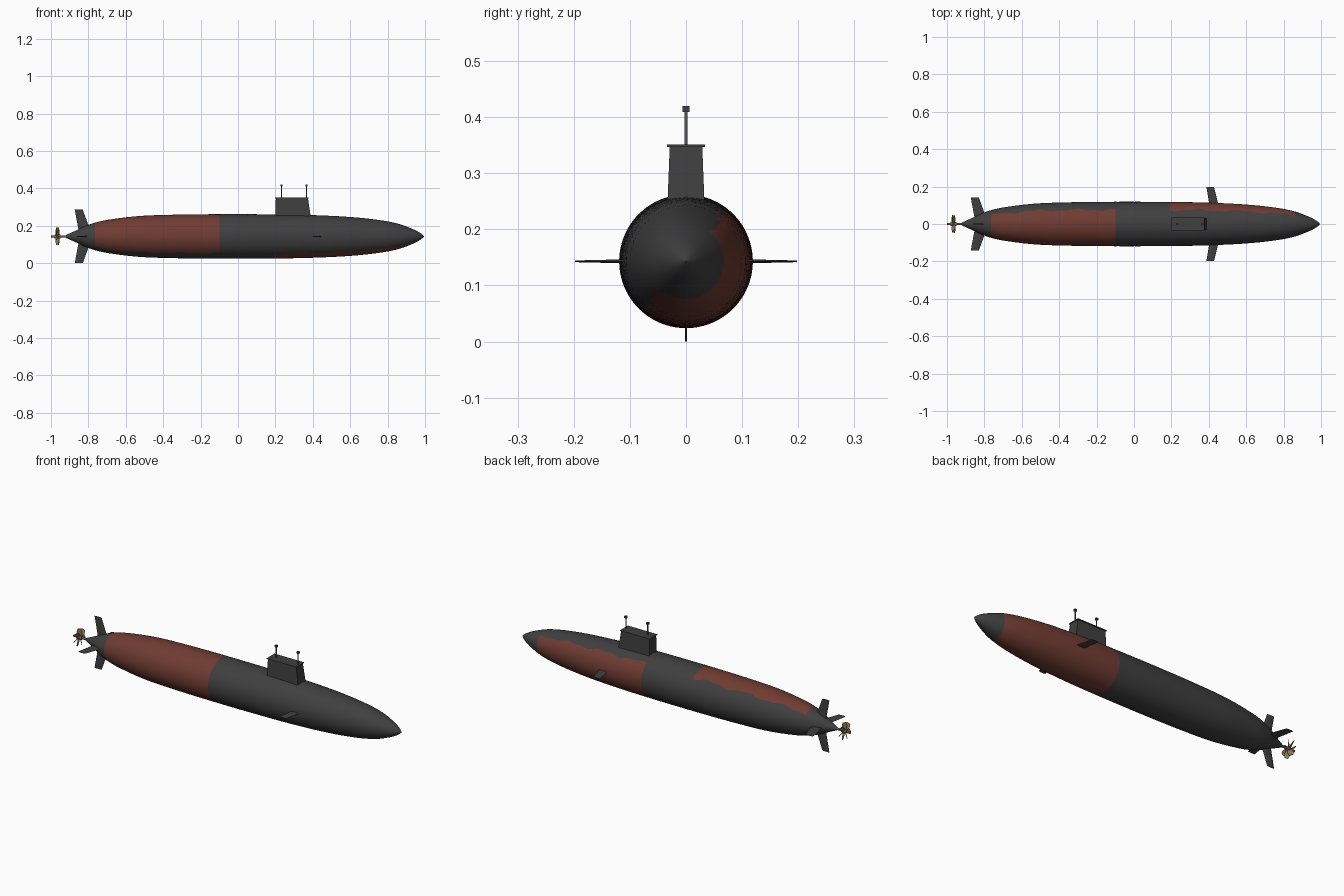
import bpy, bmesh, math
from mathutils import Vector, Matrix

if "Cube" in bpy.data.objects:
    bpy.data.objects.remove(bpy.data.objects["Cube"])

ZC = 0.143  # height of the hull axis


def material(name, rgb):
    m = bpy.data.materials.new(name)
    m.diffuse_color = (*rgb, 1)
    m.use_nodes = True
    m.node_tree.nodes["Principled BSDF"].inputs["Base Color"].default_value = m.diffuse_color
    return m


GREY = material("dark grey paint", (0.05, 0.05, 0.05))
RED = material("red brown paint", (0.16, 0.045, 0.032))
STEEL = material("mast steel", (0.09, 0.095, 0.105))
BRASS = material("propeller brass", (0.27, 0.19, 0.09))


def make(name, bm, mats, smooth=None):
    bmesh.ops.recalc_face_normals(bm, faces=bm.faces)
    me = bpy.data.meshes.new(name)
    bm.to_mesh(me)
    bm.free()
    for m in mats:
        me.materials.append(m)
    ob = bpy.data.objects.new(name, me)
    bpy.context.collection.objects.link(ob)
    if smooth:
        bpy.context.view_layer.objects.active = ob
        ob.select_set(True)
        bpy.ops.object.shade_smooth_by_angle(angle=math.radians(smooth))
        ob.select_set(False)
    return ob


def loft(bm, a, b):
    """Closed solid between two matching outlines."""
    va, vb = [bm.verts.new(p) for p in a], [bm.verts.new(p) for p in b]
    n = len(va)
    for i in range(n):
        bm.faces.new((va[i], va[(i + 1) % n], vb[(i + 1) % n], vb[i]))
    bm.faces.new(va[::-1])
    bm.faces.new(vb)


def cylinder(bm, r, depth, loc, rot=Matrix(), seg=16):
    bmesh.ops.create_cone(bm, cap_ends=True, segments=seg, radius1=r, radius2=r,
                          depth=depth, matrix=Matrix.Translation(loc) @ rot)


# Hull: lofted rings; each ring is turned a little so the paint edge is wavy
PROFILE = [(-0.92, 0.008), (-0.87, 0.03), (-0.81, 0.058), (-0.76, 0.075), (-0.69, 0.09),
           (-0.53, 0.109), (-0.35, 0.116), (-0.1, 0.119), (0.19, 0.118), (0.4, 0.114),
           (0.6, 0.104), (0.76, 0.087), (0.86, 0.067), (0.94, 0.037), (0.975, 0.018), (0.995, 0.001)]


def radius(x):
    """Cubic Hermite interpolation of the profile."""
    P = PROFILE
    i = max(k for k in range(len(P) - 1) if P[k][0] <= x or k == 0)

    def slope(k):
        a, b = P[max(k - 1, 0)], P[min(k + 1, len(P) - 1)]
        return (b[1] - a[1]) / (b[0] - a[0])
    h = P[i + 1][0] - P[i][0]
    t = (x - P[i][0]) / h
    return ((2 * t**3 - 3 * t**2 + 1) * P[i][1] + (t**3 - 2 * t**2 + t) * h * slope(i)
            + (3 * t**2 - 2 * t**3) * P[i + 1][1] + (t**3 - t**2) * h * slope(i + 1))


STERN, BOW = (-0.765, -0.1), (0.19, 0.86)
stops = [-0.92, *STERN, *BOW, 0.995]
xs = [-0.92]
for a, b in zip(stops, stops[1:]):
    n = math.ceil((b - a) / 0.016)
    xs += [a + (b - a) * k / n for k in range(1, n + 1)]

SEG = 64
bm = bmesh.new()
rings = []
for x in xs:
    r = radius(x)
    start = math.radians(50 + 3.5 * math.sin(29 * x + 1) + 2 * math.sin(67 * x))
    rings.append([bm.verts.new((x, r * math.cos(start + math.tau * k / SEG),
                                ZC + r * math.sin(start + math.tau * k / SEG))) for k in range(SEG)])
for i in range(len(xs) - 1):
    xm = (xs[i] + xs[i + 1]) / 2
    for k in range(SEG):
        j = (k + 1) % SEG
        f = bm.faces.new((rings[i][k], rings[i][j], rings[i + 1][j], rings[i + 1][k]))
        # red primer: one half of the stern, the opposite half of the bow
        f.material_index = int((STERN[0] < xm < STERN[1] and k < SEG // 2)
                               or (BOW[0] < xm < BOW[1] and k >= SEG // 2))
bm.faces.new(rings[0])
bm.faces.new(rings[-1])
make("hull", bm, [GREY, RED], 40)


# Fins: tapered, thin six-sided sections, turned about the hull axis
def fin(name, angle, root, tip, r0, r1, t0, t1):
    def section(span, r, t):
        a, b = span
        c = (b - a) * 0.3
        return [(a, r, 0), (a + c, r, t), (b - c, r, t), (b, r, 0), (b - c, r, -t), (a + c, r, -t)]
    bm = bmesh.new()
    loft(bm, section(root, r0, t0), section(tip, r1, t1))
    bm.transform(Matrix.Translation((0, 0, ZC)) @ Matrix.Rotation(math.radians(angle), 4, 'X'))
    make(name, bm, [GREY])


for side, ang in (("starboard", 180), ("port", 0)):
    fin(side + "_bow_plane", ang, (0.405, 0.455), (0.387, 0.428), 0.09, 0.198, 0.004, 0.0015)
for side, ang in (("port", 0), ("upper", 90), ("starboard", 180), ("lower", 270)):
    fin(side + "_tail_fin", ang, (-0.85, -0.785), (-0.873, -0.83), 0.02, 0.143, 0.004, 0.0015)


# Sail: tapered box with a thin overhanging cap
def rect(x0, x1, w, z):
    return [(x0, -w, z), (x1, -w, z), (x1, w, z), (x0, w, z)]


bm = bmesh.new()
loft(bm, rect(0.2, 0.393, 0.034, 0.22), rect(0.202, 0.374, 0.029, 0.348))
make("sail", bm, [GREY])
bm = bmesh.new()
loft(bm, rect(0.198, 0.378, 0.034, 0.347), rect(0.198, 0.378, 0.034, 0.351))
make("sail_cap", bm, [GREY])

# Masts with small square heads
for name, x in (("rear", 0.233), ("front", 0.366)):
    bm = bmesh.new()
    cylinder(bm, 0.003, 0.07, (x, 0, 0.38), seg=12)
    make(name + "_mast", bm, [STEEL], 40)
    bm = bmesh.new()
    loft(bm, rect(x - 0.006, x + 0.006, 0.006, 0.409), rect(x - 0.006, x + 0.006, 0.006, 0.42))
    make(name + "_mast_head", bm, [GREY])

# Propeller shaft, hub and pitched blades
ALONG_X = Matrix.Rotation(math.pi / 2, 4, 'Y')
bm = bmesh.new()
cylinder(bm, 0.006, 0.1, (-0.95, 0, ZC), ALONG_X)
make("propeller_shaft", bm, [STEEL], 40)
bm = bmesh.new()
cylinder(bm, 0.01, 0.03, (-0.965, 0, ZC), ALONG_X)
make("propeller_hub", bm, [BRASS], 40)

bm = bmesh.new()
BLADES = 7
for k in range(BLADES):
    turn = Matrix.Translation((-0.965, 0, ZC)) @ Matrix.Rotation(math.tau * k / BLADES, 4, 'X')

    def blade_section(r, w, pitch):
        tilt = Matrix.Rotation(math.radians(pitch), 4, 'Z')
        return [turn @ (tilt @ Vector((sx * w, sy * 0.0015, r)))
                for sx, sy in ((-1, -1), (1, -1), (1, 1), (-1, 1))]
    loft(bm, blade_section(0.006, 0.009, 35), blade_section(0.03, 0.014, 45))
    loft(bm, blade_section(0.03, 0.014, 45), blade_section(0.047, 0.009, 52))
make("propeller_blades", bm, [BRASS])
